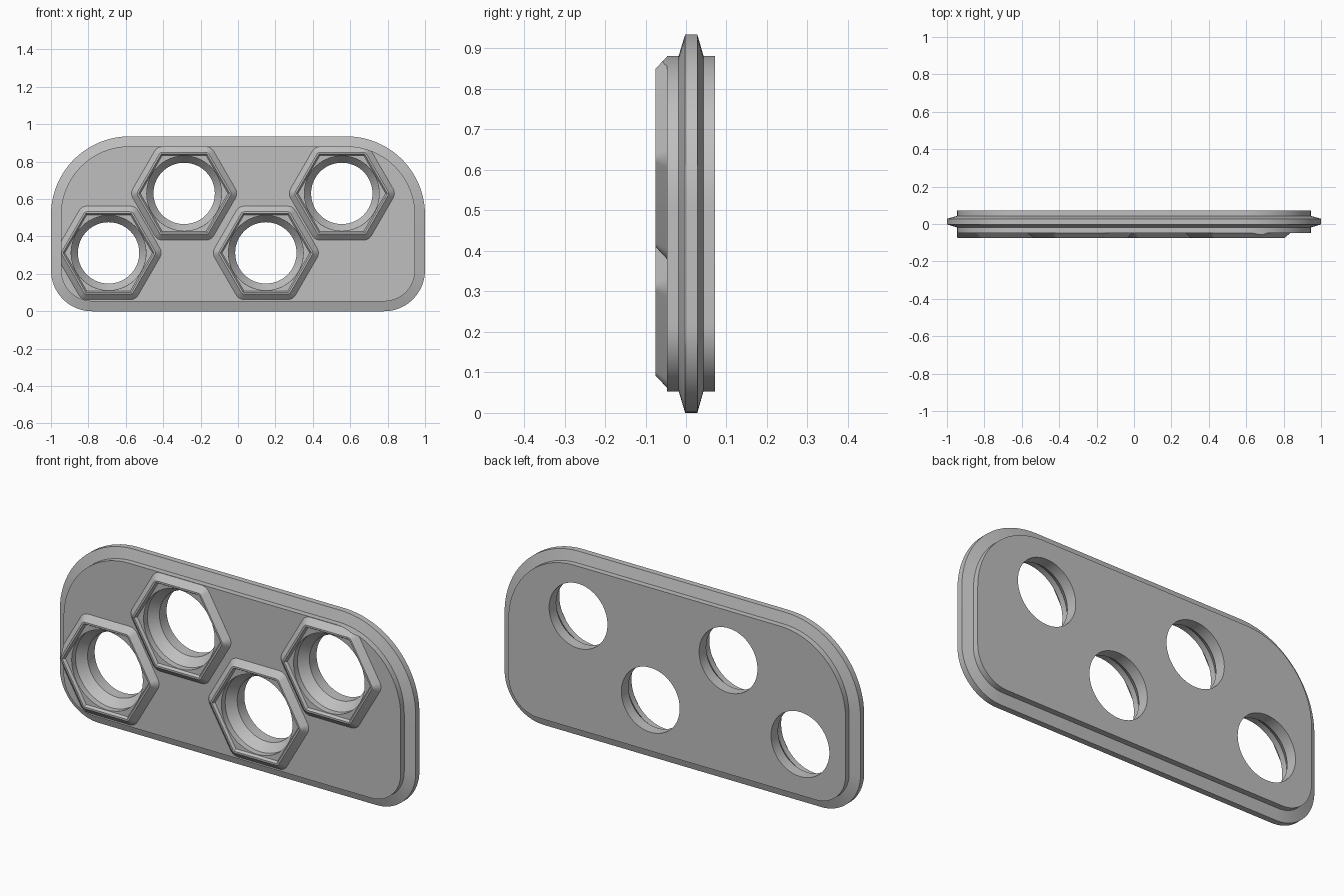
import bpy, bmesh
from math import cos, sin, pi, radians

cube = bpy.data.objects.get("Cube")
if cube:
    bpy.data.objects.remove(cube, do_unlink=True)

# Single grey material
GREY = (0.52, 0.52, 0.52, 1.0)
mat = bpy.data.materials.new("plain grey")
mat.use_nodes = True
mat.diffuse_color = GREY
mat.node_tree.nodes["Principled BSDF"].inputs["Base Color"].default_value = GREY


def arcs(corners, inset, steps):
    """Outline in x, z made of corner arcs (x, z, radius, start, end), shrunk by inset."""
    points = []
    for cx, cz, r, a0, a1 in corners:
        for i in range(steps + 1):
            a = radians(a0 + (a1 - a0) * i / steps)
            points.append((cx + (r - inset) * cos(a), cz + (r - inset) * sin(a)))
    return points


def loft(name, sections):
    """Closed solid through matching outlines, each given as (points, y)."""
    bm = bmesh.new()
    rings = [[bm.verts.new((x, y, z)) for x, z in pts] for pts, y in sections]
    n = len(rings[0])
    for a, b in zip(rings, rings[1:]):
        for i in range(n):
            j = (i + 1) % n
            bm.faces.new((a[i], a[j], b[j], b[i]))
    bm.faces.new(rings[0])
    bm.faces.new(rings[-1])
    bmesh.ops.recalc_face_normals(bm, faces=bm.faces)
    mesh = bpy.data.meshes.new(name)
    bm.to_mesh(mesh)
    bm.free()
    mesh.materials.append(mat)
    obj = bpy.data.objects.new(name, mesh)
    bpy.context.collection.objects.link(obj)
    return obj


def activate(obj):
    bpy.ops.object.select_all(action='DESELECT')
    obj.select_set(True)
    bpy.context.view_layer.objects.active = obj


def boolean(obj, other, operation):
    activate(obj)
    mod = obj.modifiers.new("cut", 'BOOLEAN')
    mod.operation = operation
    mod.solver = 'EXACT'
    mod.object = other
    bpy.ops.object.modifier_apply(modifier=mod.name)


# Plate dimensions
HEIGHT, TOP_R, LOW_R, LIP = 0.935, 0.42, 0.22, 0.053
FACE, FRONT, BACK = -0.047, -0.075, 0.072
plate_corners = [
    (1 - TOP_R, HEIGHT - TOP_R, TOP_R, 0, 90),
    (TOP_R - 1, HEIGHT - TOP_R, TOP_R, 90, 180),
    (LOW_R - 1, LOW_R, LOW_R, 180, 270),
    (1 - LOW_R, LOW_R, LOW_R, 270, 360),
]


def plate_outline(inset):
    return arcs(plate_corners, inset, 20)


# Plate with a tapered flange around its edge
plate = loft("plate", [(plate_outline(i), y) for i, y in (
    (LIP, BACK), (LIP, 0.043), (0, 0.028), (0, -0.002), (LIP, -0.018), (LIP, FACE))])
clip = loft("clip_helper", [(plate_outline(LIP), -0.2), (plate_outline(LIP), 0.1)])


def nut_outline(x, z, inset):
    """Hexagon with rounded corners."""
    r = 0.05
    d = (0.25 - r) / cos(pi / 6)
    corners = [(x + d * cos(k * pi / 3), z + d * sin(k * pi / 3), r,
                k * 60 - 30, k * 60 + 30) for k in range(6)]
    return arcs(corners, inset, 6)


SIDES = 72


def hexagon(x, z, apothem):
    """Sharp hexagon sampled with as many points as the round bore."""
    points = []
    for i in range(SIDES):
        a = 2 * pi * i / SIDES
        r = apothem / cos(a % (pi / 3) - pi / 6)
        points.append((x + r * cos(a), z + r * sin(a)))
    return points


def circle(x, z, r):
    return [(x + r * cos(2 * pi * i / SIDES), z + r * sin(2 * pi * i / SIDES))
            for i in range(SIDES)]


# Four hexagonal collars, each with a hexagonal recess and a stepped bore
parts, helpers = [plate], [clip]
for n, (x, z) in enumerate([(-0.692, 0.312), (-0.288, 0.63), (0.149, 0.312), (0.555, 0.63)]):
    collar = loft(f"hex_collar_{n + 1}", [
        (nut_outline(x, z, 0), FACE), (nut_outline(x, z, 0.03), FRONT)])
    boolean(collar, clip, 'INTERSECT')
    bore = loft("bore_helper", [
        (hexagon(x, z, 0.217), FRONT - 0.01), (hexagon(x, z, 0.203), FRONT + 0.013),
        (circle(x, z, 0.2), FRONT + 0.014), (circle(x, z, 0.2), -0.03),
        (circle(x, z, 0.164), 0.015), (circle(x, z, 0.164), 0.1)])
    boolean(collar, bore, 'DIFFERENCE')
    boolean(plate, bore, 'DIFFERENCE')
    parts.append(collar)
    helpers.append(bore)

for helper in helpers:
    bpy.data.objects.remove(helper, do_unlink=True)

# Smooth the round walls, keep the edges crisp
for part in parts:
    activate(part)
    bpy.ops.object.shade_smooth_by_angle(angle=radians(25))
